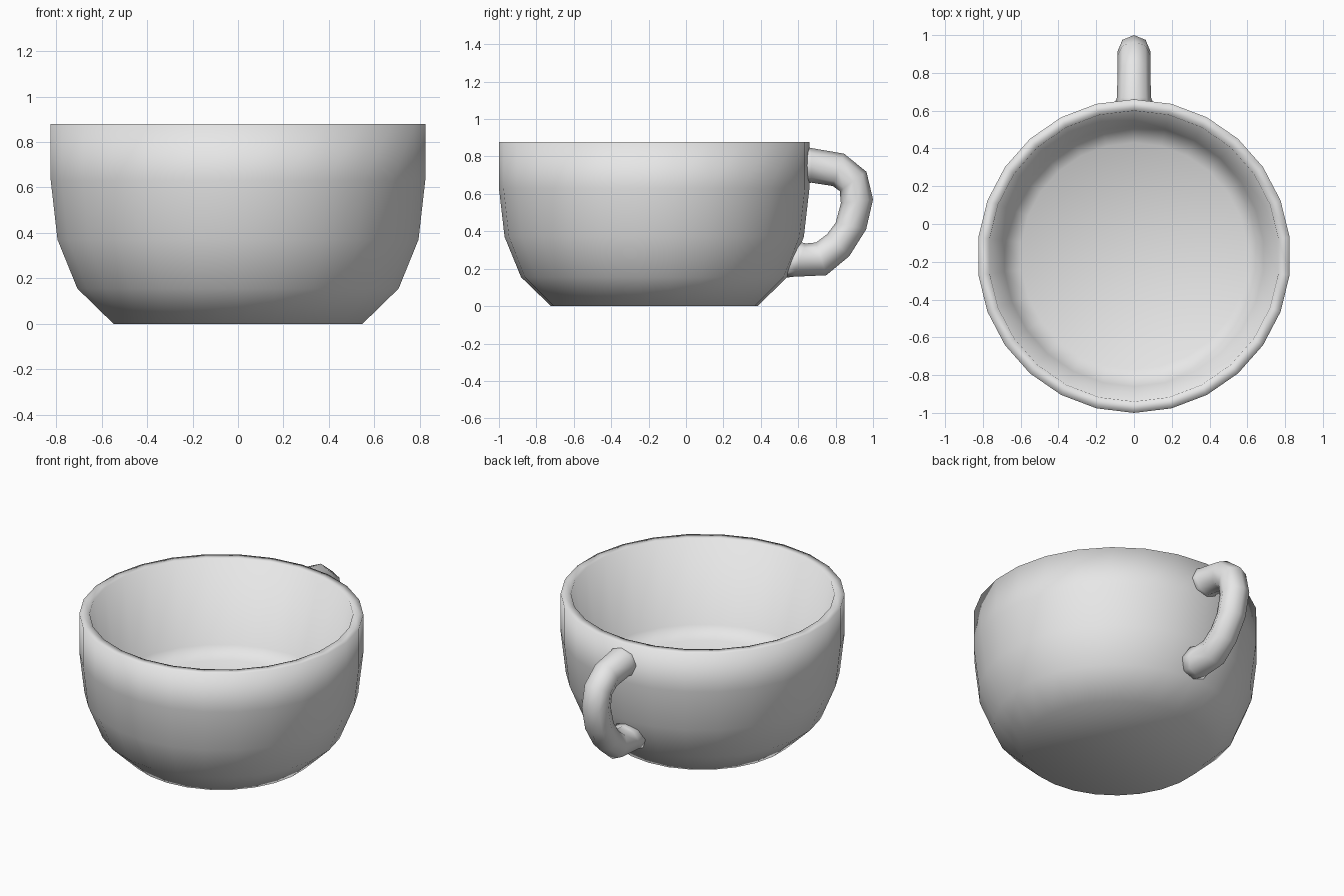
import bpy, bmesh
from math import sin, cos, pi
from mathutils import Vector

cube = bpy.data.objects.get("Cube")
if cube:
    bpy.data.objects.remove(cube, do_unlink=True)

SIDES = 26
CENTRE = Vector((0, -0.17, 0))

glaze = bpy.data.materials.new("pale grey glaze")
glaze.use_nodes = True
colour = (0.8, 0.8, 0.8, 1)
glaze.diffuse_color = colour
glaze.node_tree.nodes["Principled BSDF"].inputs["Base Color"].default_value = colour


def loft(name, rings):
    """Join rings of points into a closed, smooth skin with capped ends."""
    bm = bmesh.new()
    loops = [[bm.verts.new(p) for p in ring] for ring in rings]
    n = len(loops[0])
    for a, b in zip(loops, loops[1:]):
        for i in range(n):
            j = (i + 1) % n
            bm.faces.new((a[i], a[j], b[j], b[i]))
    bm.faces.new(loops[0][::-1])
    bm.faces.new(loops[-1])
    bmesh.ops.recalc_face_normals(bm, faces=bm.faces)
    mesh = bpy.data.meshes.new(name)
    bm.to_mesh(mesh)
    bm.free()
    mesh.materials.append(glaze)
    mesh.shade_smooth()
    obj = bpy.data.objects.new(name, mesh)
    bpy.context.collection.objects.link(obj)
    return obj


def circle(radius, z):
    # one corner points straight back
    turns = [pi / 2 + 2 * pi * i / SIDES for i in range(SIDES)]
    return [CENTRE + Vector((radius * cos(t), radius * sin(t), z)) for t in turns]


def section(outer, inner, half_width):
    # octagonal slice between an outer and an inner point in the y-z plane
    outer, inner = Vector((0, *outer)), Vector((0, *inner))
    mid, arm = (outer + inner) / 2, (outer - inner) / 2
    side = Vector((half_width, 0, 0))
    return [mid + arm * cos(i * pi / 4) + side * sin(i * pi / 4) for i in range(8)]


# Bowl: outer wall from the foot up, over the rim, down the tapering
# inside to a raised, softly rounded floor
profile = [(0.552, 0), (0.712, 0.155), (0.80, 0.37), (0.83, 0.63), (0.83, 0.878),
           (0.77, 0.878), (0.69, 0.36), (0.60, 0.30)]
loft("cup_bowl", [circle(r, z) for r, z in profile])

# Handle: outer and inner edge of each slice, with its half width
slices = [((0.62, 0.855), (0.62, 0.65), 0.11),
          ((0.67, 0.845), (0.67, 0.66), 0.09),
          ((0.845, 0.815), (0.785, 0.642), 0.087),
          ((0.965, 0.718), (0.822, 0.615), 0.087),
          ((1.0, 0.57), (0.828, 0.55), 0.087),
          ((0.963, 0.41), (0.80, 0.445), 0.087),
          ((0.873, 0.267), (0.755, 0.385), 0.087),
          ((0.75, 0.165), (0.695, 0.34), 0.087),
          ((0.575, 0.157), (0.64, 0.335), 0.092),
          ((0.52, 0.15), (0.60, 0.345), 0.11)]
loft("cup_handle", [section(*s) for s in slices])
